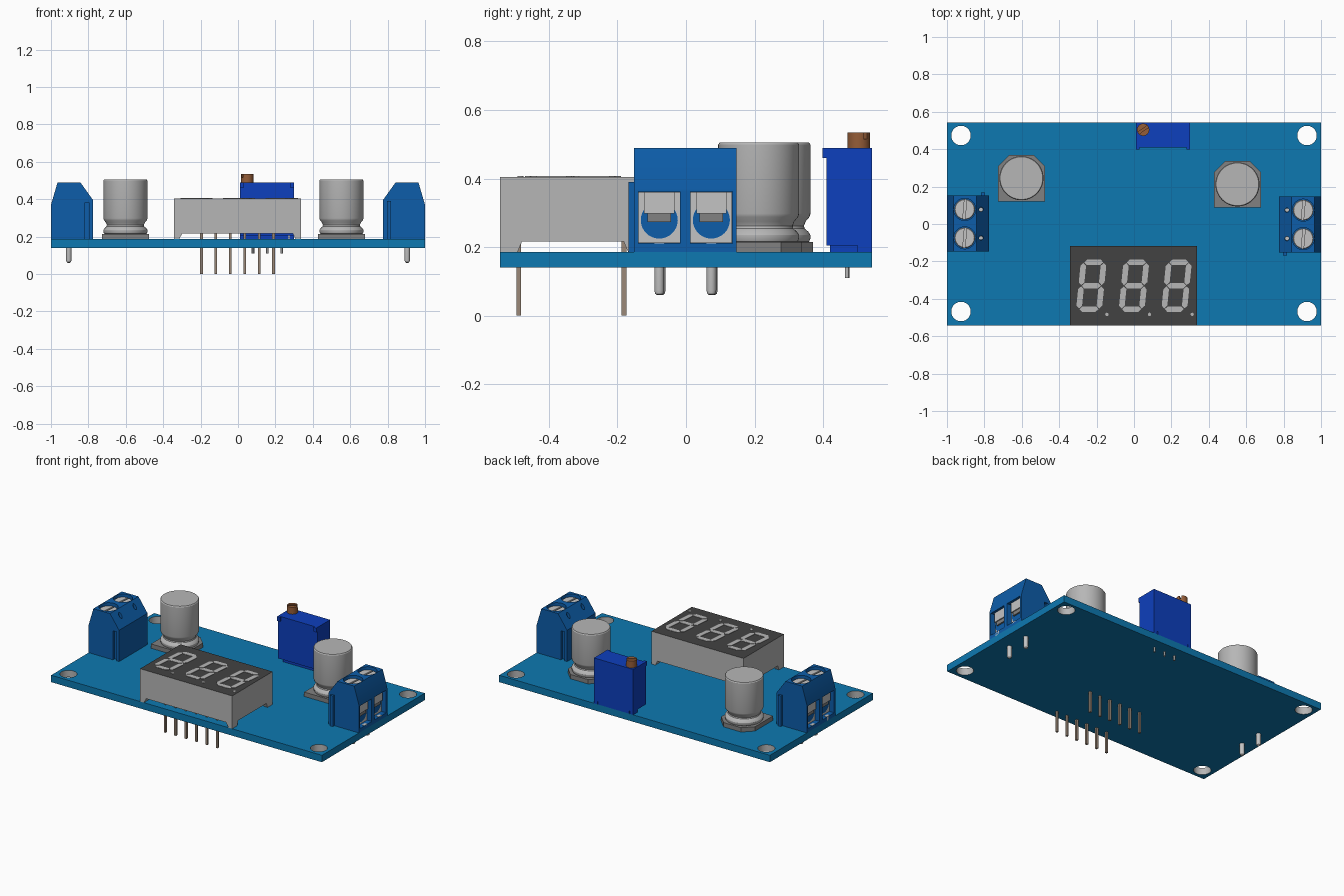
import bpy, bmesh, math
from mathutils import Matrix, Vector

if "Cube" in bpy.data.objects:
    bpy.data.objects.remove(bpy.data.objects["Cube"], do_unlink=True)


def material(name, r, g, b):
    m = bpy.data.materials.new(name)
    m.use_nodes = True
    m.diffuse_color = (r, g, b, 1)
    m.node_tree.nodes["Principled BSDF"].inputs["Base Color"].default_value = (r, g, b, 1)
    return m


BOARD = material("board blue", 0.004, 0.19, 0.44)
TERM = material("terminal blue", 0.004, 0.11, 0.40)
POT = material("trimmer blue", 0.004, 0.05, 0.51)
GREY = material("light grey", 0.47, 0.47, 0.47)
BASE = material("base grey", 0.22, 0.22, 0.22)
DARK = material("display charcoal", 0.055, 0.055, 0.055)
PIN = material("pin tan", 0.33, 0.25, 0.19)
BRASS = material("screw brown", 0.30, 0.11, 0.04)
METAL = material("clamp silver", 0.55, 0.55, 0.55)


def finish(bm, name, *mats):
    bmesh.ops.recalc_face_normals(bm, faces=bm.faces)
    me = bpy.data.meshes.new(name)
    bm.to_mesh(me)
    bm.free()
    for m in mats:
        me.materials.append(m)
    ob = bpy.data.objects.new(name, me)
    bpy.context.collection.objects.link(ob)
    return ob


def add_box(bm, x0, x1, y0, y1, z0, z1):
    mat = Matrix.Translation(((x0 + x1) / 2, (y0 + y1) / 2, (z0 + z1) / 2)) @ \
        Matrix.Diagonal((x1 - x0, y1 - y0, z1 - z0, 1))
    return bmesh.ops.create_cube(bm, size=1, matrix=mat)["verts"]


def box(name, mat, *dims):
    bm = bmesh.new()
    add_box(bm, *dims)
    return finish(bm, name, mat)


def add_prism(bm, points, offset):
    """Extrude a flat outline of 3D points along an offset."""
    f = bm.faces.new([bm.verts.new(p) for p in points])
    new = bmesh.ops.extrude_face_region(bm, geom=[f])["geom"]
    bmesh.ops.translate(bm, vec=offset, verts=[v for v in new if isinstance(v, bmesh.types.BMVert)])


def add_lathe(bm, cx, cy, profile, n=32):
    """Closed turned solid from (radius, z) pairs, bottom to top."""
    rings = [[bm.verts.new((cx + r * math.cos(2 * math.pi * i / n),
                            cy + r * math.sin(2 * math.pi * i / n), z)) for i in range(n)]
             for r, z in profile]
    for a, b in zip(rings, rings[1:]):
        for i in range(n):
            bm.faces.new((a[i], a[(i + 1) % n], b[(i + 1) % n], b[i]))
    bm.faces.new(rings[0][::-1])
    bm.faces.new(rings[-1])


def lathe(name, mat, cx, cy, profile, n=32):
    bm = bmesh.new()
    add_lathe(bm, cx, cy, profile, n)
    return finish(bm, name, mat)


def cut(ob, *cutters):
    """Subtract the cutters, bake the result and remove the cutters."""
    for c in cutters:
        mod = ob.modifiers.new("cut", "BOOLEAN")
        mod.operation, mod.solver, mod.object = "DIFFERENCE", "EXACT", c
        c.hide_render = True
    dg = bpy.context.evaluated_depsgraph_get()
    dg.update()
    me = bpy.data.meshes.new_from_object(ob.evaluated_get(dg))
    ob.modifiers.clear()
    ob.data = me
    for c in cutters:
        bpy.data.objects.remove(c, do_unlink=True)


# Circuit board with plated corner holes
board = box("circuit_board", BOARD, -1, 1, -0.543, 0.543, 0.14, 0.186)
cut(board, *[lathe("hole_cutter", BOARD, x, y, [(0.052, 0.1), (0.052, 0.25)], 40)
             for x in (-0.925, 0.925) for y in (-0.468, 0.473)])
board.data.materials.clear()
board.data.materials.append(BOARD)
board.data.materials.append(GREY)
for p in board.data.polygons:
    inside = abs(p.center.x) < 0.99 and abs(p.center.y) < 0.535
    p.material_index = 1 if inside and abs(p.normal.z) < 0.5 else 0

# Display case: grey sides, dark top, four tapered feet
bm = bmesh.new()
X0, X1, Y0, Y1 = -0.343, 0.337, -0.543, -0.117
add_box(bm, X0, X1, Y0, Y1, 0.217, 0.405)
for ex, dx in ((X0, 1), (X1, -1)):
    for ey, dy in ((Y0, 1), (Y1, -1)):
        verts = add_box(bm, *sorted((ex, ex + dx * 0.045)), *sorted((ey, ey + dy * 0.065)), 0.186, 0.217)
        for v in verts:
            if v.co.z < 0.2:
                v.co.x = ex if abs(v.co.x - ex) < 0.001 else ex + dx * 0.028
                v.co.y = ey if abs(v.co.y - ey) < 0.001 else ey + dy * 0.052
case = finish(bm, "display_case", GREY, DARK)
for p in case.data.polygons:
    p.material_index = 1 if p.normal.z > 0.9 and p.center.z > 0.4 else 0

# Slanted seven-segment digits and decimal points
bm = bmesh.new()


def segment(cx, mid, along, half, t=0.015):
    outline = [(-half, 0), (-half + t, -t), (half - t, -t), (half, 0), (half - t, t), (-half + t, t)]
    pts = []
    for u, v in outline:
        dx, dy = (u, v) if along == "x" else (v, u)
        x, y = mid[0] + dx, mid[1] + dy
        pts.append((cx + x + 0.1 * y, -0.33 + y, 0.4045))
    add_prism(bm, pts, (0, 0, 0.0025))


for cx in (-0.228, 0, 0.228):
    for y in (-0.125, 0, 0.125):
        segment(cx, (0, y), "x", 0.051)
    for x in (-0.054, 0.054):
        for y in (-0.0625, 0.0625):
            segment(cx, (x, y), "y", 0.059)
    add_lathe(bm, cx + 0.083, -0.483, [(0.009, 0.4045), (0.009, 0.407)], 12)
finish(bm, "display_digits", GREY)

# Two rows of display pins
bm = bmesh.new()
for i in range(6):
    for y in (-0.488, -0.181):
        x = -0.195 + i * 0.077
        add_box(bm, x - 0.007, x + 0.007, y - 0.007, y + 0.007, 0, 0.25)
finish(bm, "display_pins", PIN)

# Capacitors: base with two clipped corners and a grooved can
can = [(0.105, 0.21), (0.114, 0.216), (0.118, 0.226), (0.118, 0.235), (0.112, 0.245), (0.101, 0.254),
       (0.099, 0.262), (0.104, 0.275), (0.115, 0.288), (0.118, 0.298), (0.118, 0.499), (0.114, 0.505)]
for side, cx, cy in (("right", -0.602, 0.245), ("left", 0.553, 0.212)):
    h, c = 0.125, 0.06
    outline = [(-h, -h), (h, -h), (h, h - c), (h - c, h), (c - h, h), (-h, h - c)]
    bm = bmesh.new()
    add_prism(bm, [(cx + x, cy + y, 0.186) for x, y in outline], (0, 0, 0.029))
    finish(bm, side + "_capacitor_base", BASE)
    lathe(side + "_capacitor_can", GREY, cx, cy, can, 48)

# Trimmer: body on a small plinth, top corner nubs, slotted screw, pins
bm = bmesh.new()
add_box(bm, 0.01, 0.3, 0.41, 0.543, 0.205, 0.489)
add_box(bm, 0.04, 0.27, 0.42, 0.543, 0.186, 0.205)
add_box(bm, 0.01, 0.035, 0.50, 0.543, 0.186, 0.205)
add_box(bm, 0.275, 0.3, 0.50, 0.543, 0.186, 0.205)
for x in (0.01, 0.28):
    add_box(bm, x, x + 0.02, 0.398, 0.411, 0.46, 0.489)
finish(bm, "trimmer_body", POT)
screw = lathe("trimmer_screw", BRASS, 0.049, 0.504, [(0.033, 0.485), (0.033, 0.535)], 28)
slot = box("slot_cutter", BRASS, -0.05, 0.05, -0.006, 0.006, 0.515, 0.56)
slot.data.transform(Matrix.Translation((0.049, 0.504, 0)) @ Matrix.Rotation(math.radians(35), 4, "Z"))
cut(screw, slot)
bm = bmesh.new()
for x in (0.08, 0.157, 0.234):
    add_lathe(bm, x, 0.47, [(0.007, 0.11), (0.007, 0.2)], 12)
finish(bm, "trimmer_pins", GREY)

# Left screw terminal: housing with groove, rail, screw wells and wire openings
YS = (-0.078, 0.074)
parts = []
profile = [(0.775, 0.186), (1, 0.186), (1, 0.37), (0.965, 0.489), (0.842, 0.489), (0.775, 0.395)]
bm = bmesh.new()
add_prism(bm, [(x, -0.152, z) for x, z in profile], (0, 0.3, 0))
housing = finish(bm, "left_terminal_housing", TERM)
cutters = [box("groove_cutter", TERM, 0.795, 0.82, 0.13, 0.2, 0.15, 0.38)]
for y in YS:
    cutters.append(lathe("well_cutter", TERM, 0.905, y, [(0.059, 0.43), (0.059, 0.6)], 36))
    cutters.append(box("opening_cutter", TERM, 0.945, 1.05, y - 0.061, y + 0.061, 0.211, 0.362))
    cutters.append(lathe("tiny_hole_cutter", TERM, 0.818, y, [(0.012, 0.42), (0.012, 0.6)], 12))
cut(housing, *cutters)
parts.append(housing)
parts.append(box("left_terminal_rail", TERM, 0.797, 0.818, -0.168, -0.15, 0.186, 0.39))

for tag, y in zip(("front", "back"), YS):
    n = "left_terminal_" + tag
    # Slotted clamp screw
    head = lathe(n + "_screw", METAL, 0.905, y, [(0.055, 0.42), (0.055, 0.468), (0.051, 0.472)], 36)
    s = box("slot_cutter", METAL, -0.006, 0.006, -0.08, 0.08, 0.455, 0.5)
    s.data.transform(Matrix.Translation((0.905, y, 0)) @ Matrix.Rotation(math.radians(-5), 4, "Z"))
    cut(head, s)
    parts.append(head)
    parts.append(lathe(n + "_dimple", METAL, 0.818, y, [(0.011, 0.41), (0.011, 0.43)], 12))
    # Wire clamp: cage, blue throat, tongue and jaw
    parts.append(box(n + "_clamp", METAL, 0.94, 0.965, y - 0.0605, y + 0.0605, 0.2115, 0.3615))
    bm = bmesh.new()
    add_prism(bm, [(0.962, y + 0.054 * math.cos(a * math.pi / 16), 0.279 + 0.054 * math.sin(a * math.pi / 16))
                   for a in range(32)], (0.006, 0, 0))
    parts.append(finish(bm, n + "_throat", TERM))
    parts.append(box(n + "_tongue", METAL, 0.96, 0.985, y - 0.044, y + 0.044, 0.298, 0.361))
    parts.append(box(n + "_jaw", BASE, 0.96, 0.978, y - 0.034, y + 0.034, 0.274, 0.298))
    # Round-ended solder pin
    parts.append(lathe(n + "_pin", METAL, 0.905, y,
                       [(0.006, 0.06), (0.012, 0.064), (0.0145, 0.074), (0.0145, 0.2)], 20))
    parts.append(box(n + "_pin_shoulder", METAL, 0.98, 1.0, y - 0.015, y + 0.015, 0.186, 0.213))

# Smooth shading with sharp edges kept
for ob in bpy.context.scene.objects:
    if ob.type == "MESH":
        ob.data.shade_smooth()
        ob.data.set_sharp_from_angle(angle=math.radians(30))

# Right terminal: the same parts turned half way round
for ob in parts:
    twin = ob.copy()
    twin.name = ob.name.replace("left", "right", 1)
    twin.rotation_euler.z = math.pi
    bpy.context.collection.objects.link(twin)
